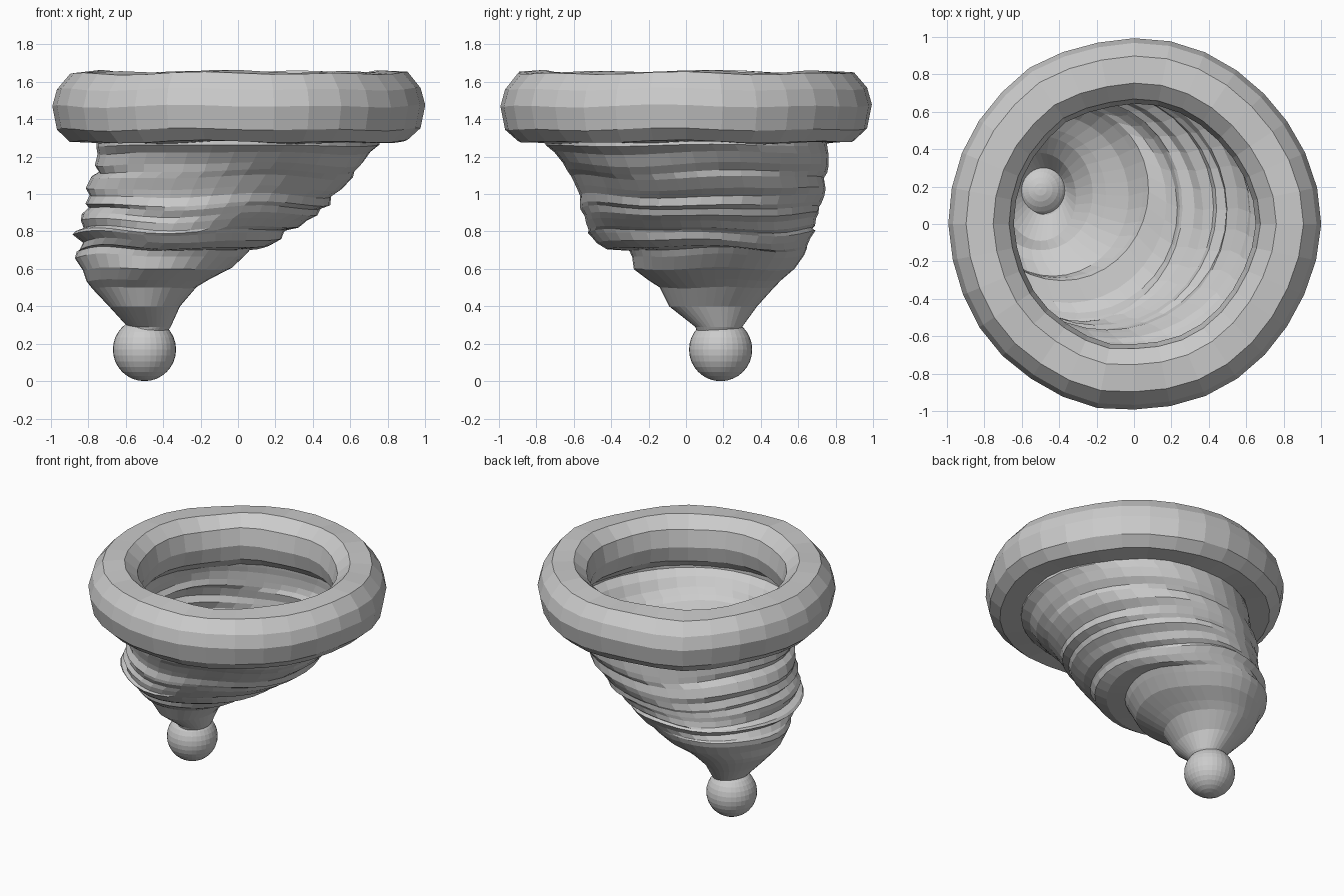
import bpy, bmesh
from math import sin, cos, pi, radians, exp

if "Cube" in bpy.data.objects:
    bpy.data.objects.remove(bpy.data.objects["Cube"])


def loft(name, rings, closed_loop=False):
    """Skin a list of equal-length point rings with flat quads."""
    bm = bmesh.new()
    vs = [[bm.verts.new(p) for p in ring] for ring in rings]
    n = len(vs[0])
    pairs = list(zip(vs, vs[1:]))
    if closed_loop:
        pairs.append((vs[-1], vs[0]))
    for a, b in pairs:
        for i in range(n):
            j = (i + 1) % n
            bm.faces.new((a[i], a[j], b[j], b[i]))
    bmesh.ops.recalc_face_normals(bm, faces=bm.faces)
    me = bpy.data.meshes.new(name)
    bm.to_mesh(me)
    bm.free()
    ob = bpy.data.objects.new(name, me)
    bpy.context.collection.objects.link(ob)
    return ob


# Rolled brim: soft rounded section swept round a slightly lumpy circle
def bump(t, deg, width=12):
    d = (t - radians(deg) + pi) % (2 * pi) - pi
    return exp(-(d / radians(width)) ** 2)


section = [(.99, 1.47), (.965, 1.56), (.895, 1.645), (.75, 1.655), (.665, 1.58),
           (.64, 1.46), (.665, 1.35), (.75, 1.275), (.895, 1.28), (.965, 1.345)]
N = 32
brim = []
for r, z in section:
    ring = []
    for i in range(N):
        t = 2 * pi * i / N
        lump = .006 * sin(5 * t + 1) + .02 * bump(t, 122) + .02 * bump(t, 256)
        lump += .006 * bump(t, 0) + .008 * bump(t, 180)
        dz = .006 * sin(7 * t + 9 * r) + .004 * sin(4 * t + 2)
        ring.append(((r + lump) * cos(t), (r + lump) * sin(t), z + dz))
    brim.append(ring)
loft("brim", brim, closed_loop=True)

# Slouched cloth body: rings given as z, x min, x max, y min, y max
body_rings = [
    (.26, -.60, -.38, .06, .29), (.29, -.59, -.36, .05, .30),
    (.40, -.69, -.31, -.09, .38), (.50, -.78, -.22, -.14, .47),
    (.54, -.81, -.15, -.20, .51), (.60, -.83, -.03, -.28, .58),
    (.67, -.87, .05, -.29, .63), (.705, -.86, .08, -.30, .65),
    (.715, -.85, .17, -.42, .65), (.75, -.83, .23, -.48, .66),
    (.79, -.88, .25, -.51, .69), (.805, -.87, .26, -.52, .68),
    (.82, -.83, .32, -.52, .69), (.86, -.84, .37, -.54, .69),
    (.89, -.83, .43, -.54, .71), (.925, -.80, .44, -.56, .715),
    (.945, -.82, .49, -.57, .72), (.99, -.79, .50, -.57, .735),
    (1.03, -.81, .56, -.58, .75), (1.09, -.79, .61, -.61, .74),
    (1.12, -.745, .62, -.64, .75), (1.16, -.76, .67, -.66, .76),
    (1.22, -.75, .71, -.70, .765), (1.26, -.76, .755, -.75, .755),
    (1.31, -.75, .75, -.75, .75)]
M = 36
body = []
for k, (z, x0, x1, y0, y1) in enumerate(body_rings):
    w = min(1, max(0, (z - .4) * 3)) * min(1, (1.31 - z) * 8)
    ring = []
    for i in range(M):
        t = 2 * pi * i / M
        s = 1 + .008 * w * sin(3 * t + 1.7 * k)
        dz = w * (.01 * sin(3 * t + .3 * k) + .007 * sin(5 * t + 1))
        ring.append(((x0 + x1) / 2 + (x1 - x0) / 2 * s * cos(t),
                     (y0 + y1) / 2 + (y1 - y0) / 2 * s * sin(t), z + dz))
    body.append(ring)
loft("cloth_body", body)

# Round bobble at the tip
bpy.ops.mesh.primitive_uv_sphere_add(segments=32, ring_count=16, radius=.169,
                                     location=(-.5, .185, .169))
bpy.context.object.name = "bobble"
